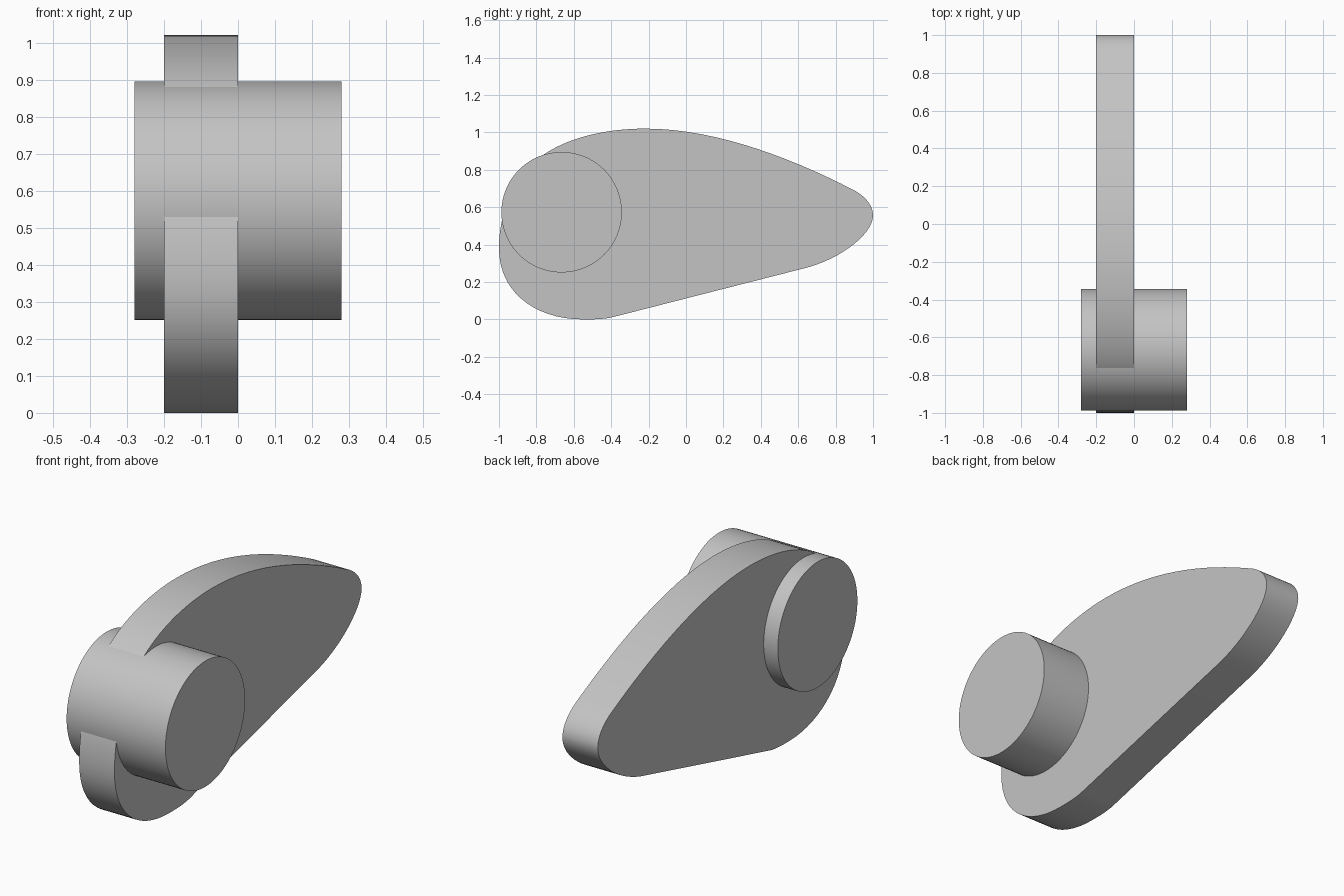
import bpy, bmesh, math
from mathutils import Vector
from mathutils.geometry import interpolate_bezier

cube = bpy.data.objects.get("Cube")
if cube:
    bpy.data.objects.remove(cube, do_unlink=True)

grey = bpy.data.materials.new("plain grey")
grey.use_nodes = True
grey.diffuse_color = (0.55, 0.55, 0.55, 1)
grey.node_tree.nodes["Principled BSDF"].inputs["Base Color"].default_value = grey.diffuse_color


def finish(obj):
    """Colour the part and smooth its curved sides."""
    obj.data.materials.append(grey)
    bpy.ops.object.select_all(action="DESELECT")
    obj.select_set(True)
    bpy.context.view_layer.objects.active = obj
    bpy.ops.object.shade_smooth_by_angle(angle=math.radians(30))


def extrude_profile(name, points, x0, x1):
    """Extrude a closed (y, z) outline along x."""
    bm = bmesh.new()
    face = bm.faces.new([bm.verts.new((x0, y, z)) for y, z in points])
    side = bmesh.ops.extrude_face_region(bm, geom=[face])
    verts = [v for v in side["geom"] if isinstance(v, bmesh.types.BMVert)]
    bmesh.ops.translate(bm, verts=verts, vec=(x1 - x0, 0, 0))
    bmesh.ops.recalc_face_normals(bm, faces=bm.faces)
    mesh = bpy.data.meshes.new(name)
    bm.to_mesh(mesh)
    bm.free()
    obj = bpy.data.objects.new(name, mesh)
    bpy.context.collection.objects.link(obj)
    finish(obj)


# Lever plate outline: knot, outgoing handle, incoming handle of the next knot
segments = [
    ((-1, .38), (-1, .6), (-.9, .79)),
    ((-.755, .885), (-.62, .975), (-.42, 1.02)),
    ((-.22, 1.02), (.15, 1.02), (.55, .87)),
    ((.9, .69), (.96, .655), (1, .61)),
    ((1, .555), (1, .46), (.83, .315)),
    ((.6, .265), None, None),
    ((-.4, .01), (-.45, 0), (-.5, 0)),
    ((-.55, 0), (-.8, 0), (-1, .14)),
]
outline = []
for i, (knot, out_handle, in_handle) in enumerate(segments):
    if out_handle is None:
        outline.append(knot)
        continue
    end = segments[(i + 1) % len(segments)][0]
    curve = interpolate_bezier(*[Vector(p) for p in (knot, out_handle, in_handle, end)], 16)
    outline += [(p.x, p.y) for p in curve[:-1]]
extrude_profile("lever_plate", outline, -.2, 0)

# Pivot pin through the plate
bpy.ops.mesh.primitive_cylinder_add(vertices=96, radius=.322, depth=.56,
                                    location=(0, -.665, .573),
                                    rotation=(0, math.pi / 2, 0))
pin = bpy.context.object
pin.name = "pivot_pin"
finish(pin)
